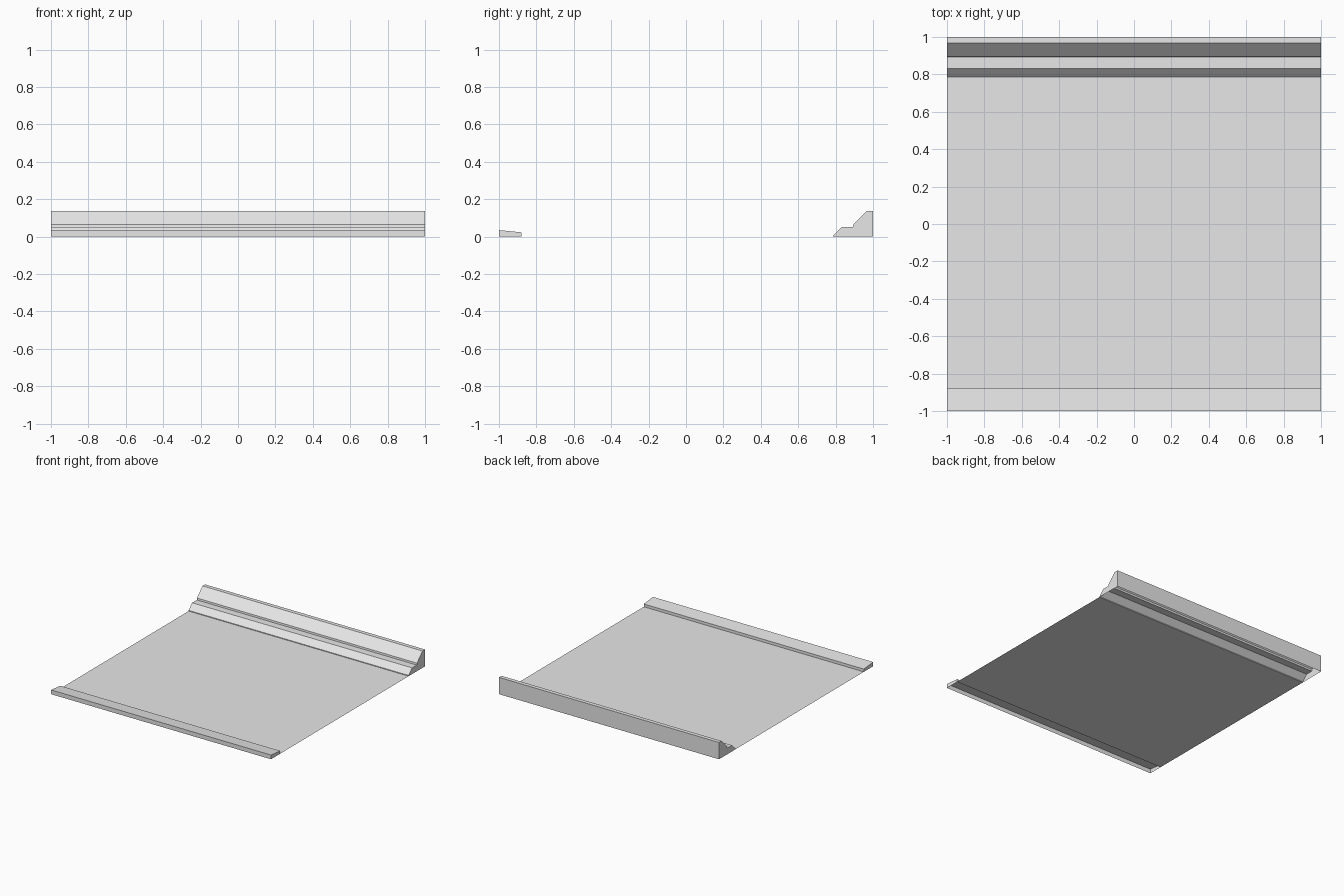
import bpy
import bmesh

cube = bpy.data.objects.get("Cube")
if cube:
    bpy.data.objects.remove(cube, do_unlink=True)

GREY = (0.8, 0.8, 0.8, 1)
grey = bpy.data.materials.new("light grey")
grey.use_nodes = True
grey.diffuse_color = GREY
grey.node_tree.nodes["Principled BSDF"].inputs["Base Color"].default_value = GREY


def extrude_profile(name, profile, caps=True):
    """Sweep a (y, z) profile along x; the underside stays open."""
    bm = bmesh.new()
    right, left = ([bm.verts.new((x, y, z)) for y, z in profile] for x in (-1, 1))
    for i in range(len(profile) - 1):
        bm.faces.new((right[i], left[i], left[i + 1], right[i + 1]))
    if caps:
        bm.faces.new(right)
        bm.faces.new(left[::-1])
    mesh = bpy.data.meshes.new(name)
    bm.to_mesh(mesh)
    bm.free()
    mesh.materials.append(grey)
    obj = bpy.data.objects.new(name, mesh)
    bpy.context.collection.objects.link(obj)


# Thin floor sheet between the two curbs
extrude_profile("floor", [(-0.88, 0), (0.787, 0)], caps=False)

# Low front lip, sloping gently down towards the floor
extrude_profile("front_lip", [(-1, 0), (-1, 0.035), (-0.88, 0.023), (-0.88, 0)])

# Stepped rear curb with two slopes and a flat ledge
extrude_profile("rear_curb", [
    (0.787, 0), (0.787, 0.006), (0.832, 0.051), (0.893, 0.051),
    (0.895, 0.066), (0.967, 0.138), (1, 0.138), (1, 0),
])
